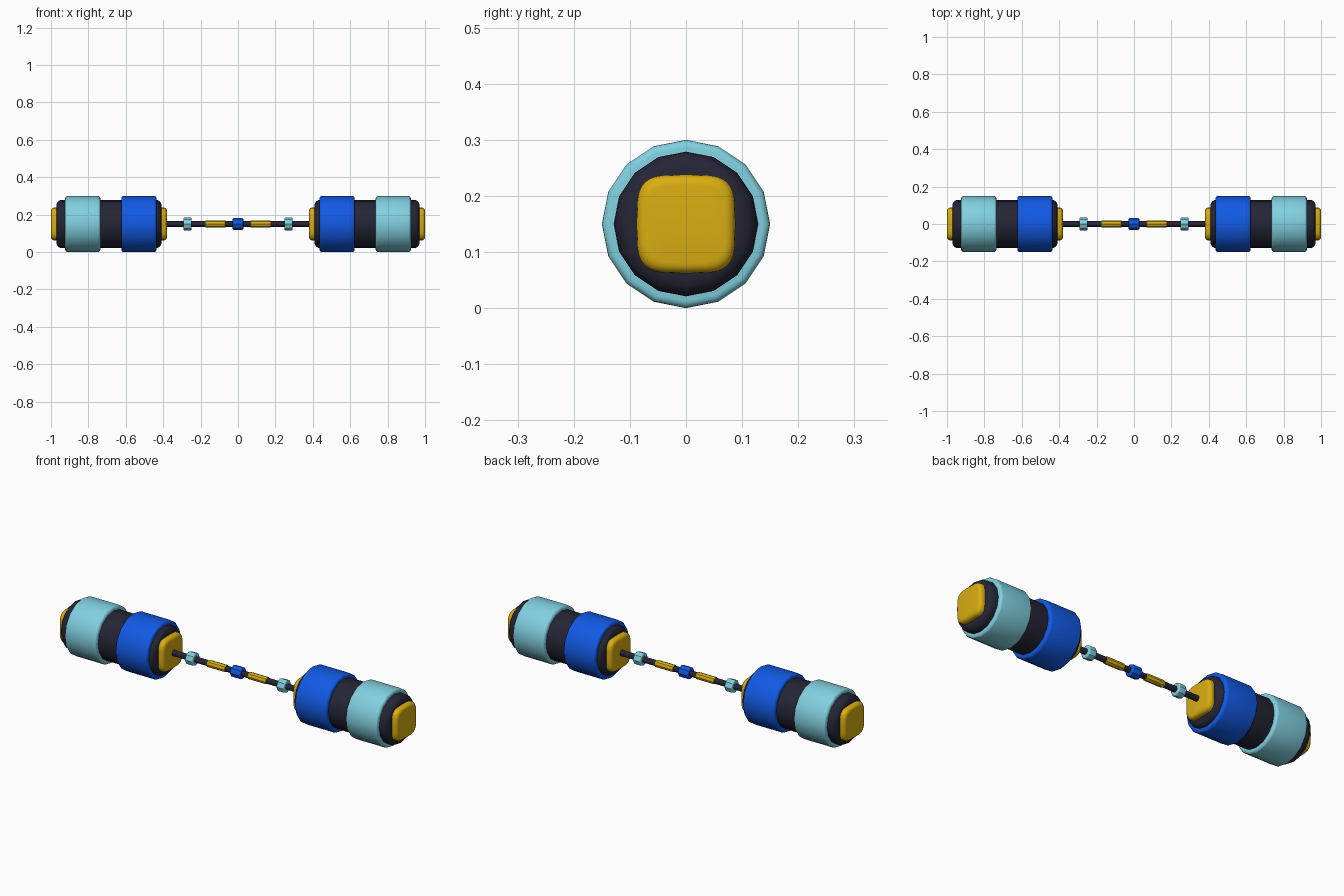
import bpy
import bmesh
from math import sin, cos, pi, radians, copysign

if "Cube" in bpy.data.objects:
    bpy.data.objects.remove(bpy.data.objects["Cube"])

AXIS_Z = 0.15


def make_material(name, rgb):
    mat = bpy.data.materials.new(name)
    mat.use_nodes = True
    color = (*rgb, 1.0)
    mat.diffuse_color = color
    mat.node_tree.nodes["Principled BSDF"].inputs["Base Color"].default_value = color
    return mat


DARK = make_material("dark navy", (0.018, 0.018, 0.036))
LIGHT = make_material("light blue", (0.22, 0.63, 0.74))
BLUE = make_material("bright blue", (0.006, 0.10, 0.78))
YELLOW = make_material("golden yellow", (0.70, 0.42, 0.006))


def barrel(name, mat, x, half, radius, bevel, sides=16, squareness=2):
    """Closed solid along x with rounded rims; squareness above 2 squares the section."""
    steps = 4
    rim = [(half - bevel + bevel * sin(i * pi / 2 / steps),
            radius - bevel + bevel * cos(i * pi / 2 / steps)) for i in range(steps + 1)]
    profile = [(-px, r) for px, r in reversed(rim)] + rim

    def section(i):
        a = 2 * pi * i / sides
        return [copysign(abs(v) ** (2 / squareness), v) if abs(v) > 1e-6 else 0.0
                for v in (sin(a), cos(a))]

    bm = bmesh.new()
    rings = [[bm.verts.new((px, r * y, r * z)) for y, z in map(section, range(sides))]
             for px, r in profile]
    for a, b in zip(rings, rings[1:]):
        for i in range(sides):
            j = (i + 1) % sides
            bm.faces.new((a[i], a[j], b[j], b[i]))
    bm.faces.new(rings[0])
    bm.faces.new(rings[-1])
    bmesh.ops.recalc_face_normals(bm, faces=bm.faces)
    mesh = bpy.data.meshes.new(name)
    bm.to_mesh(mesh)
    bm.free()
    mesh.materials.append(mat)
    obj = bpy.data.objects.new(name, mesh)
    obj.location = (x, 0, AXIS_Z)
    bpy.context.collection.objects.link(obj)
    bpy.ops.object.select_all(action="DESELECT")
    obj.select_set(True)
    bpy.context.view_layer.objects.active = obj
    bpy.ops.object.shade_smooth_by_angle(angle=radians(35))
    return obj


# Handle bar with its centre bead
barrel("handle_bar", DARK, 0, 0.40, 0.015, 0.002)
barrel("centre_bead", BLUE, 0, 0.029, 0.031, 0.006, sides=8)

for side, s in (("left", 1), ("right", -1)):
    # Beads and sleeve on the handle
    barrel(f"{side}_sleeve", YELLOW, s * 0.121, 0.054, 0.019, 0.004, sides=8)
    barrel(f"{side}_bead", LIGHT, s * 0.27, 0.022, 0.034, 0.006, sides=8)

    # Weight drum with two bands
    centre = s * 0.69
    barrel(f"{side}_drum", DARK, centre, 0.281, 0.129, 0.03)
    barrel(f"{side}_inner_band", BLUE, centre - s * 0.16, 0.094, 0.15, 0.013)
    barrel(f"{side}_outer_band", LIGHT, centre + s * 0.14, 0.094, 0.15, 0.013)

    # Rounded square plug showing at both ends of the drum
    barrel(f"{side}_end_plug", YELLOW, centre, 0.31, 0.088, 0.018, sides=32, squareness=4)
